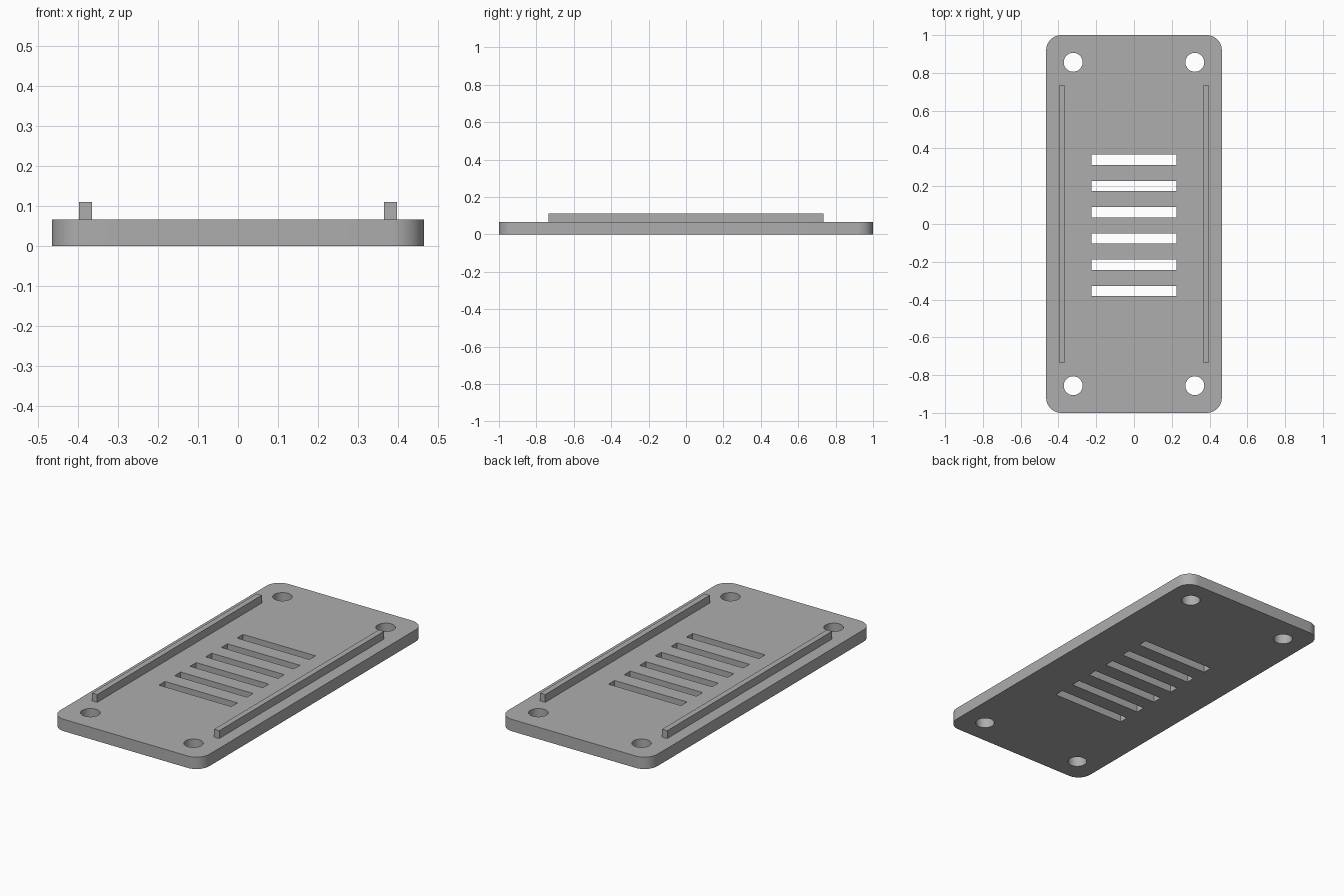
import bpy
import bmesh
from math import radians
from mathutils import Matrix, Vector

if "Cube" in bpy.data.objects:
    bpy.data.objects.remove(bpy.data.objects["Cube"], do_unlink=True)

HALF_X, HALF_Y, THICK, CORNER = 0.465, 1.0, 0.067, 0.08

grey = bpy.data.materials.new("plain_grey")
grey.use_nodes = True
grey.diffuse_color = (0.42, 0.42, 0.42, 1)
grey.node_tree.nodes["Principled BSDF"].inputs["Base Color"].default_value = (0.42, 0.42, 0.42, 1)


def add_box(bm, low, high):
    low, high = Vector(low), Vector(high)
    matrix = Matrix.Translation((low + high) / 2) @ Matrix.Diagonal((*(high - low), 1))
    return bmesh.ops.create_cube(bm, size=1, matrix=matrix)["verts"]


def make_object(name, bm):
    mesh = bpy.data.meshes.new(name)
    bm.to_mesh(mesh)
    bm.free()
    mesh.materials.append(grey)
    obj = bpy.data.objects.new(name, mesh)
    bpy.context.collection.objects.link(obj)
    return obj


# Base plate with rounded vertical corners
bm = bmesh.new()
add_box(bm, (-HALF_X, -HALF_Y, 0), (HALF_X, HALF_Y, THICK))
upright = [e for e in bm.edges if abs(e.verts[0].co.z - e.verts[1].co.z) > THICK / 2]
bmesh.ops.bevel(bm, geom=upright, offset=CORNER, segments=12, profile=0.5, affect='EDGES')
plate = make_object("base_plate", bm)

# Cutter for the corner screw holes and the row of vent slots
bm = bmesh.new()
for x in (-0.322, 0.322):
    for y in (-0.856, 0.856):
        bmesh.ops.create_cone(bm, cap_ends=True, segments=48, radius1=0.05, radius2=0.05,
                              depth=0.3, matrix=Matrix.Translation((x, y, 0)))
for i in range(6):
    y = -0.007 + (i - 2.5) * 0.139
    add_box(bm, (-0.226, y - 0.027, -0.1), (0.226, y + 0.027, 0.2))
cutter = make_object("hole_cutter", bm)
cutter.hide_render = True

cut = plate.modifiers.new("holes", 'BOOLEAN')
cut.operation = 'DIFFERENCE'
cut.solver = 'EXACT'
cut.object = cutter
bpy.ops.object.select_all(action='DESELECT')
bpy.context.view_layer.objects.active = plate
plate.select_set(True)
bpy.ops.object.modifier_apply(modifier=cut.name)
bpy.data.objects.remove(cutter, do_unlink=True)
bpy.ops.object.shade_smooth_by_angle(angle=radians(30))

# Raised guide rails along both long sides
for side, low, high in (("left", 0.365, 0.397), ("right", -0.397, -0.365)):
    bm = bmesh.new()
    add_box(bm, (low, -0.734, THICK), (high, 0.734, 0.111))
    make_object(side + "_rail", bm)
